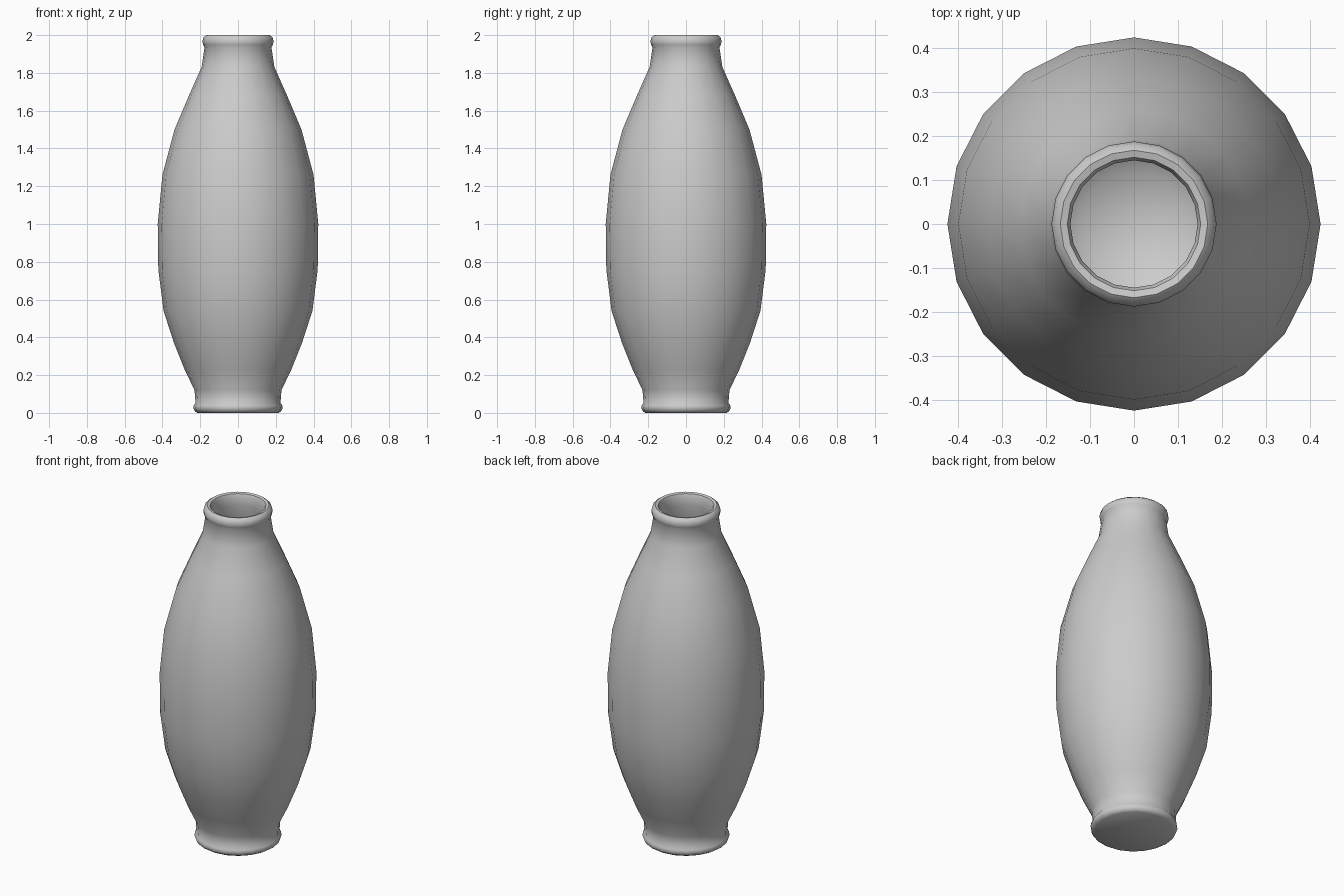
import bpy, bmesh
from math import cos, sin, pi, radians

if "Cube" in bpy.data.objects:
    bpy.data.objects.remove(bpy.data.objects["Cube"])

SIDES = 20


def lathe(name, profile):
    """Revolve an (r, z) profile around z; r = 0 gives a pole."""
    bm = bmesh.new()
    rings = []
    for r, z in profile:
        if r == 0:
            rings.append([bm.verts.new((0, 0, z))] * SIDES)
        else:
            rings.append([bm.verts.new((r * cos(2 * pi * i / SIDES), r * sin(2 * pi * i / SIDES), z))
                          for i in range(SIDES)])
    for a, b in zip(rings, rings[1:]):
        for i in range(SIDES):
            j = (i + 1) % SIDES
            bm.faces.new(list(dict.fromkeys((a[i], a[j], b[j], b[i]))))
    bmesh.ops.recalc_face_normals(bm, faces=bm.faces)
    mesh = bpy.data.meshes.new(name)
    bm.to_mesh(mesh)
    bm.free()
    obj = bpy.data.objects.new(name, mesh)
    bpy.context.collection.objects.link(obj)
    bpy.context.view_layer.objects.active = obj
    obj.select_set(True)
    bpy.ops.object.shade_smooth_by_angle(angle=radians(50))
    return obj


# Underside and foot bead
foot = [(0, 0), (0.215, 0), (0.23, 0.01), (0.236, 0.025), (0.234, 0.04), (0.225, 0.052)]
# Swelling outer wall
body = [(0.23, 0.12), (0.283, 0.23), (0.339, 0.37), (0.394, 0.54), (0.422, 0.76),
        (0.425, 1.0), (0.4, 1.26), (0.336, 1.5), (0.26, 1.68), (0.193, 1.83), (0.177, 1.935)]
# Rolled lip
lip = [(0.185, 1.948), (0.188, 1.968), (0.183, 1.988), (0.168, 2.0), (0.152, 1.996), (0.145, 1.98)]
# Inner wall and floor
inner = [(0.145, 1.93), (0.16, 1.82), (0.226, 1.67), (0.3, 1.49), (0.363, 1.25), (0.391, 1.0),
         (0.388, 0.76), (0.361, 0.55), (0.305, 0.38), (0.25, 0.24), (0.2, 0.13), (0.12, 0.07), (0, 0.05)]

lathe("vase", foot + body + lip + inner)
